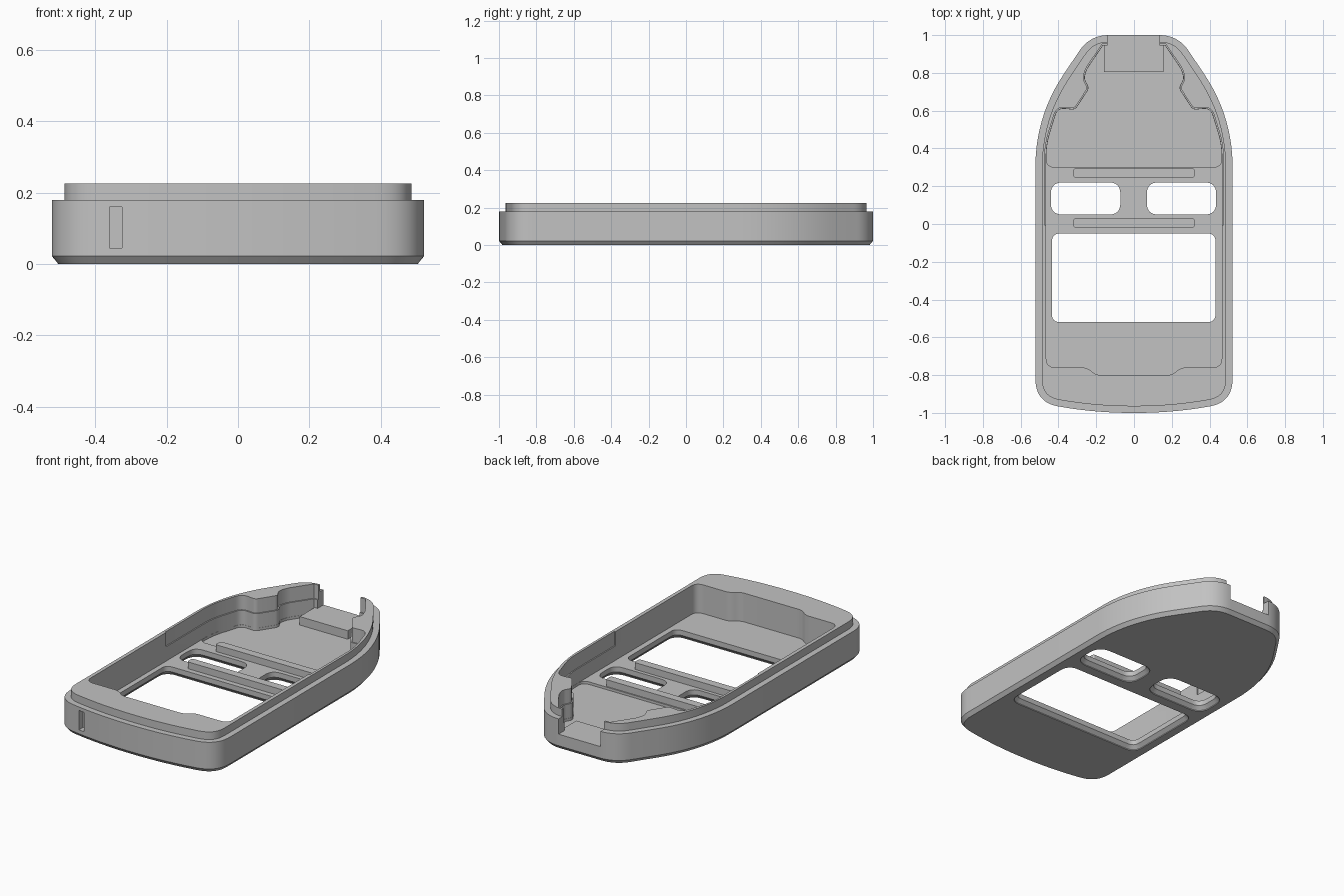
import bpy
import bmesh
from mathutils import Vector

cube = bpy.data.objects.get("Cube")
if cube:
    bpy.data.objects.remove(cube, do_unlink=True)

grey = bpy.data.materials.new("plain grey")
grey.use_nodes = True
GREY = (0.54, 0.54, 0.54, 1)
grey.diffuse_color = GREY
grey.node_tree.nodes["Principled BSDF"].inputs["Base Color"].default_value = GREY


def rounded(corners, steps=10):
    """Polygon whose corners (x, y, cut length) become smooth curves."""
    out = []
    for i, (x, y, cut) in enumerate(corners):
        p = Vector((x, y))
        if cut == 0:
            out.append(p)
            continue
        before = Vector(corners[i - 1][:2])
        after = Vector(corners[(i + 1) % len(corners)][:2])
        a = p + (before - p).normalized() * cut
        b = p + (after - p).normalized() * cut
        for k in range(steps + 1):
            t = k / steps
            out.append(a * (1 - t) ** 2 + p * 2 * t * (1 - t) + b * t * t)
    return out


def mirrored(half):
    """Close a right-hand half outline (front to back) across x = 0."""
    return half + [(-x, y, cut) for x, y, cut in reversed(half)]


def inset(points, d):
    """Move a counter-clockwise outline inwards by d."""
    out = []
    for i, p in enumerate(points):
        e1 = (p - points[i - 1]).normalized()
        e2 = (points[(i + 1) % len(points)] - p).normalized()
        n1, n2 = Vector((-e1.y, e1.x)), Vector((-e2.y, e2.x))
        out.append(p + (n1 + n2) * d / (1 + n1.dot(n2)))
    return out


def loft(name, points, layers):
    """Stack inset copies of an outline; layers are (inset, z)."""
    bm = bmesh.new()
    rings = [[bm.verts.new((p.x, p.y, z)) for p in inset(points, d)] for d, z in layers]
    bm.faces.new(list(reversed(rings[0])))
    bm.faces.new(rings[-1])
    n = len(points)
    for low, high in zip(rings, rings[1:]):
        for i in range(n):
            j = (i + 1) % n
            bm.faces.new((low[i], low[j], high[j], high[i]))
    mesh = bpy.data.meshes.new(name)
    bm.to_mesh(mesh)
    bm.free()
    mesh.materials.append(grey)
    obj = bpy.data.objects.new(name, mesh)
    bpy.context.collection.objects.link(obj)
    return obj


def rect(x0, x1, y0, y1, cut=0):
    return rounded([(x0, y0, cut), (x1, y0, cut), (x1, y1, cut), (x0, y1, cut)], 6)


def combine(target, tool, operation):
    tool.hide_render = True
    mod = target.modifiers.new(operation, "BOOLEAN")
    mod.operation = operation
    mod.solver = "EXACT"
    mod.object = tool
    bpy.context.view_layer.objects.active = target
    bpy.ops.object.modifier_apply(modifier=mod.name)
    bpy.data.objects.remove(tool, do_unlink=True)


FLOOR, POCKET, SILL, RIM, TOP = 0.055, 0.04, 0.09, 0.18, 0.225

# Outer shell with chamfered base and stepped lip
outer = rounded(mirrored([(0.2, -1, 0.19), (0.522, -0.945, 0.125),
                          (0.522, 0.57, 0.27), (0.233, 1, 0.1)]), 14)
shell = loft("case_shell", outer,
             [(0.018, 0), (0, 0.022), (0, RIM), (0.035, RIM), (0.035, TOP)])

# Interior: main cavity, deeper rear pocket, slightly wider upper rear wall
front = [(0.2, -0.8, 0.025), (0.25, -0.76, 0.025), (0.465, -0.76, 0.05)]
rear = [(0.465, 0.42, 0.065), (0.405, 0.615, 0.04), (0.312, 0.605, 0.02),
        (0.237, 0.72, 0.02), (0.265, 0.77, 0.02), (0.25, 0.82, 0.02), (0.165, 0.945, 0)]
combine(shell, loft("cavity", rounded(mirrored(front + rear), 6),
                    [(0, FLOOR), (0, 0.3)]), "DIFFERENCE")
combine(shell, loft("pocket", rounded(mirrored([(0.465, 0.3, 0.045)] + rear), 6),
                    [(0.001, POCKET), (0.001, 0.1)]), "DIFFERENCE")
combine(shell, loft("upper_wall", rounded(mirrored([(0.465, 0, 0)] + rear), 6),
                    [(-0.007, 0.14), (-0.007, 0.31)]), "DIFFERENCE")

# Raised sill and open notch at the back
combine(shell, loft("sill", rect(-0.16, 0.155, 0.805, 0.985),
                    [(0, 0.03), (0, SILL)]), "UNION")
combine(shell, loft("notch", rect(-0.14, 0.135, 0.9, 1.1),
                    [(0, SILL), (0, 0.32)]), "DIFFERENCE")

# Floor windows, flared underneath
for x0, x1, y0, y1, cut in ((-0.435, 0.432, -0.52, -0.05, 0.045),
                            (-0.44, -0.072, 0.05, 0.22, 0.06),
                            (0.068, 0.435, 0.05, 0.22, 0.06)):
    combine(shell, loft("window", rect(x0, x1, y0, y1, cut),
                        [(-0.02, -0.01), (-0.02, 0.005), (0, 0.025), (0, 0.12)]),
            "DIFFERENCE")

# Cross ribs on the floor
for y in (0.27, 0.005):
    combine(shell, loft("rib", rect(-0.32, 0.32, y - 0.024, y + 0.024, 0.012),
                        [(0, 0.03), (0, 0.095)]), "UNION")

# Small slot in the front wall
combine(shell, loft("slot", rect(-0.36, -0.325, -1.1, -0.935),
                    [(0, 0.045), (0, 0.16)]), "DIFFERENCE")

bpy.ops.object.select_all(action="DESELECT")
shell.select_set(True)
bpy.context.view_layer.objects.active = shell
bpy.ops.object.shade_smooth_by_angle(angle=0.5)
